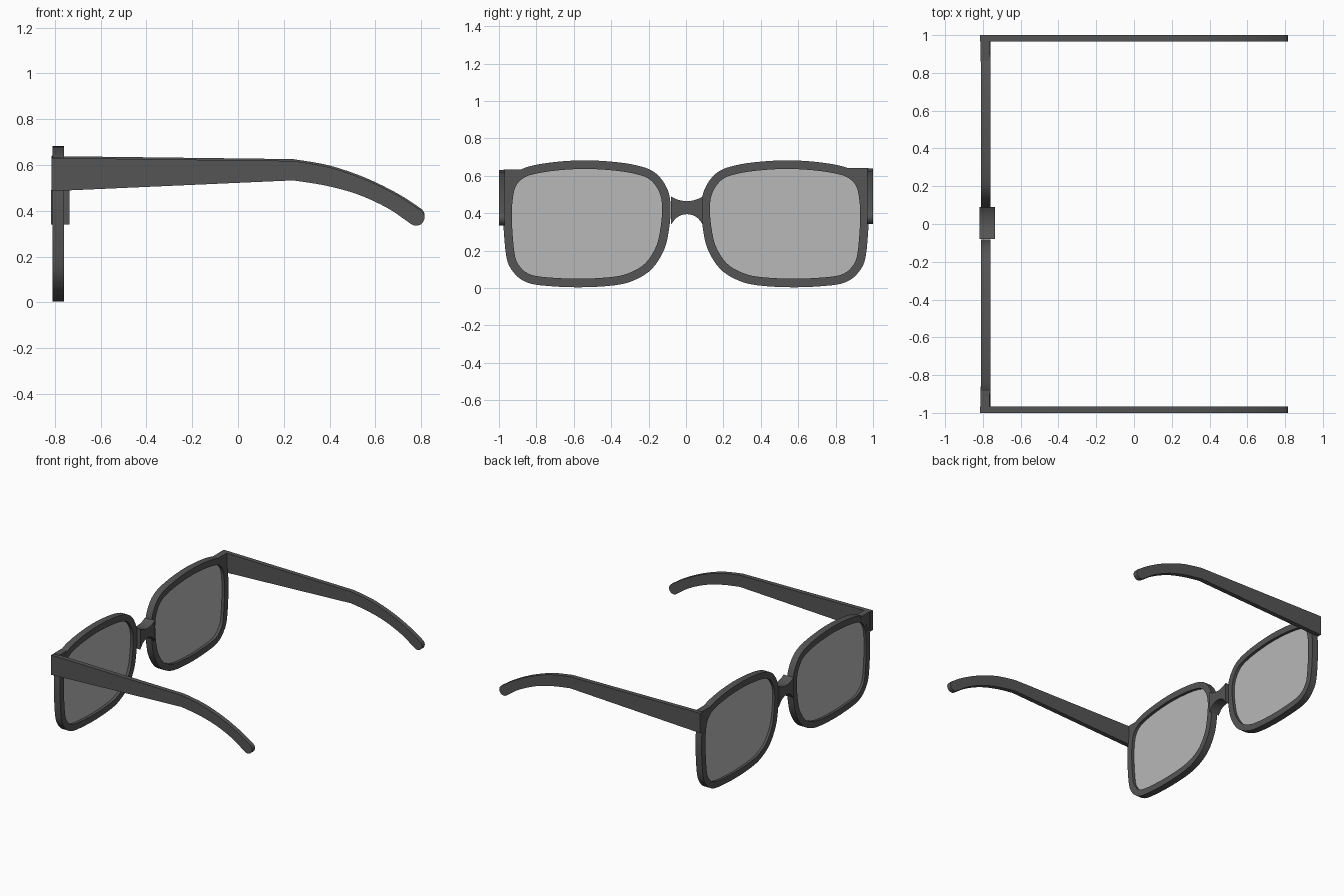
import bpy, bmesh, math
from mathutils import Vector

if "Cube" in bpy.data.objects:
    bpy.data.objects.remove(bpy.data.objects["Cube"])


def material(name, color):
    m = bpy.data.materials.new(name)
    m.diffuse_color = color
    m.use_nodes = True
    m.node_tree.nodes["Principled BSDF"].inputs["Base Color"].default_value = m.diffuse_color
    return m


FRAME = material("frame_grey", (0.09, 0.09, 0.09, 1))
GLASS = material("tinted_glass", (0.48, 0.48, 0.48, 1))


def finish(name, bm, mat):
    bmesh.ops.recalc_face_normals(bm, faces=bm.faces)
    me = bpy.data.meshes.new(name)
    bm.to_mesh(me)
    bm.free()
    ob = bpy.data.objects.new(name, me)
    bpy.context.collection.objects.link(ob)
    me.materials.append(mat)
    bpy.ops.object.select_all(action='DESELECT')
    bpy.context.view_layer.objects.active = ob
    ob.select_set(True)
    bpy.ops.object.shade_smooth_by_angle(angle=math.radians(35))
    return ob


def prism(name, pts, place, a, b, mat):
    """Extrude a 2D outline between depths a and b."""
    bm = bmesh.new()
    lo = [bm.verts.new(place(p, a)) for p in pts]
    hi = [bm.verts.new(place(p, b)) for p in pts]
    bm.faces.new(lo)
    bm.faces.new(hi)
    n = len(pts)
    for i in range(n):
        j = (i + 1) % n
        bm.faces.new((lo[i], lo[j], hi[j], hi[i]))
    return finish(name, bm, mat)


def ring(name, outer, inner, place, a, b, mat):
    """Rectangular-section band between two outlines."""
    bm = bmesh.new()
    loops = [[bm.verts.new(place(p, d)) for p in o]
             for o, d in ((outer, a), (outer, b), (inner, b), (inner, a))]
    n = len(outer)
    for k in range(4):
        u, v = loops[k], loops[(k + 1) % 4]
        for i in range(n):
            j = (i + 1) % n
            bm.faces.new((u[i], u[j], v[j], v[i]))
    return finish(name, bm, mat)


def spline(pts, steps, closed=True):
    """Catmull-Rom curve through the points."""
    P = [Vector(p) for p in pts]
    n = len(P)
    get = (lambda i: P[i % n]) if closed else (lambda i: P[max(0, min(n - 1, i))])
    out = []
    for i in range(n if closed else n - 1):
        p0, p1, p2, p3 = (get(i + k) for k in (-1, 0, 1, 2))
        for s in range(steps):
            t = s / steps
            out.append(0.5 * (2 * p1 + (p2 - p0) * t + (2 * p0 - 5 * p1 + 4 * p2 - p3) * t * t
                              + (3 * p1 - p0 - 3 * p2 + p3) * t ** 3))
    if not closed:
        out.append(P[-1])
    return out


def inset(pts, d):
    """Move a clockwise outline inwards by d."""
    n = len(pts)
    res = []
    for i, p in enumerate(pts):
        t = (pts[(i + 1) % n] - pts[i - 1]).normalized()
        res.append(p + Vector((t.y, -t.x)) * d)
    return res


# Rim outline (y, z), clockwise from the nose side
outline = spline([(.082, .42), (.09, .50), (.12, .567), (.17, .62), (.24, .65), (.36, .672),
                  (.53, .683), (.70, .674), (.84, .65), (.91, .615), (.953, .56), (.972, .48),
                  (.977, .36), (.96, .165), (.923, .085), (.865, .037), (.78, .015), (.58, .004),
                  (.38, .015), (.27, .045), (.18, .105), (.115, .21), (.09, .32)], 4)

# Temple arm outline (x, z): straight taper, curved ear piece, round tip
top = spline([(.24, .622), (.40, .594), (.56, .539), (.70, .470), (.79, .412)], 4, False)
tip = [Vector((.778 + .037 * math.cos(a), .376 + .037 * math.sin(a)))
       for a in (math.radians(d) for d in range(45, -121, -15))]
low = spline([(.735, .361), (.65, .418), (.52, .477), (.38, .515), (.24, .537)], 4, False)
temple = [Vector((-.815, .635))] + top + tip + low + [Vector((-.815, .49))]

# Corner lug between rim and temple (y, z)
lug = [(.86, .637), (.975, .637), (.975, .50), (.95, .50), (.925, .565), (.87, .62)]

for s, side in ((1, "left"), (-1, "right")):
    dz = 0.004 * s
    yz = lambda p, d: (d, s * p[0], p[1])
    xz = lambda p, d: (p[0], s * d, p[1] + dz)
    ring(side + "_rim", outline, inset(outline, .046), yz, -.81, -.761, FRAME)
    prism(side + "_lens", inset(outline, .042), yz, -.792, -.782, GLASS)
    prism(side + "_lug", lug, lambda p, d: (d, s * p[0], p[1] + dz), -.813, -.766, FRAME)
    prism(side + "_temple", temple, xz, .967, 1.0, FRAME)

# Nose bridge, saddle-shaped above and arched below (y, z)
bridge = spline([(-.085, .49), (-.05, .473), (0, .464), (.05, .473), (.085, .49)], 3, False)
bridge += spline([(.085, .34), (.06, .372), (.03, .39), (0, .395),
                  (-.03, .39), (-.06, .372), (-.085, .34)], 2, False)
prism("nose_bridge", bridge, lambda p, d: (d, p[0] + .005, p[1]), -.817, -.736, FRAME)
